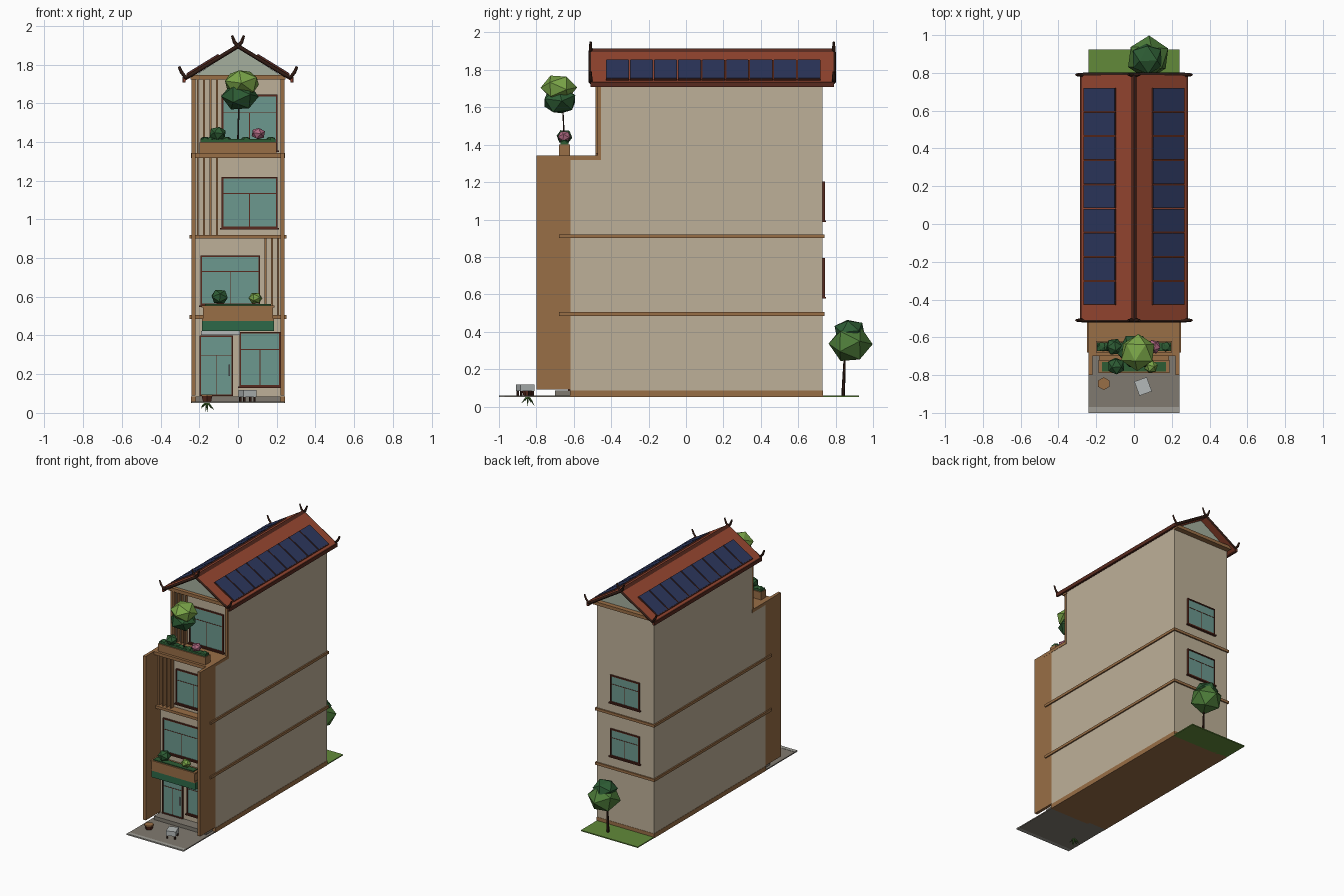
import bpy, bmesh, math, random
from mathutils import Matrix, Vector

if "Cube" in bpy.data.objects:
    bpy.data.objects.remove(bpy.data.objects["Cube"])

random.seed(3)

def mat(name, r, g, b):
    lin = lambda v: ((v / 255 + 0.055) / 1.055) ** 2.4
    m = bpy.data.materials.new(name)
    m.diffuse_color = (lin(r), lin(g), lin(b), 1)
    m.use_nodes = True
    m.node_tree.nodes["Principled BSDF"].inputs["Base Color"].default_value = m.diffuse_color
    return m

WALL = mat("plaster", 190, 176, 152)
WOOD = mat("wood", 153, 110, 70)
TRIM = mat("dark_red_wood", 88, 42, 30)
DARK = mat("dark_wood", 50, 28, 20)
TILE = mat("roof_tile", 150, 70, 48)
GLASS = mat("glass", 108, 152, 142)
GABLE = mat("pale_gable", 165, 175, 158)
SOLAR = mat("solar_blue", 44, 54, 92)
STONE = mat("paving", 128, 122, 112)
CURB = mat("curb", 160, 158, 150)
GRASS = mat("grass", 98, 138, 58)
LEAF = mat("leaf", 78, 125, 58)
DEEP = mat("deep_leaf", 45, 92, 52)
LIME = mat("lime_leaf", 122, 165, 72)
PINK = mat("pink_flower", 175, 105, 130)
AWN = mat("green_awning", 45, 105, 72)
PALE = mat("pale_metal", 180, 185, 184)

def finish(bm, name, m):
    bmesh.ops.recalc_face_normals(bm, faces=bm.faces)
    me = bpy.data.meshes.new(name)
    bm.to_mesh(me)
    bm.free()
    me.materials.append(m)
    o = bpy.data.objects.new(name, me)
    bpy.context.collection.objects.link(o)
    return o

def box(name, x0, x1, y0, y1, z0, z1, m):
    bm = bmesh.new()
    bmesh.ops.create_cube(bm, size=1)
    for v in bm.verts:
        v.co = Vector(((x0 + x1) / 2 + v.co.x * (x1 - x0),
                       (y0 + y1) / 2 + v.co.y * (y1 - y0),
                       (z0 + z1) / 2 + v.co.z * (z1 - z0)))
    return finish(bm, name, m)

def prism(name, pts, y0, y1, m):
    """extrude an (x, z) outline along y"""
    bm = bmesh.new()
    f = bm.faces.new([bm.verts.new((x, y0, z)) for x, z in pts])
    r = bmesh.ops.extrude_face_region(bm, geom=[f])
    for v in r["geom"]:
        if isinstance(v, bmesh.types.BMVert):
            v.co.y = y1
    return finish(bm, name, m)

def ball(name, x, y, z, r, m, squash=0.85):
    bm = bmesh.new()
    bmesh.ops.create_icosphere(bm, subdivisions=1, radius=r)
    turn = Matrix.Rotation(random.uniform(0, 6), 4, 'Z') @ Matrix.Rotation(0.5, 4, 'X')
    bm.transform(Matrix.Translation((x, y, z)) @ Matrix.Diagonal((1, 1, squash, 1)) @ turn)
    # faceted leaf clump
    return finish(bm, name, m)

def cone(name, p, q, r0, r1, m, sides=6):
    p, q = Vector(p), Vector(q)
    bm = bmesh.new()
    bmesh.ops.create_cone(bm, cap_ends=True, segments=sides, radius1=r0, radius2=r1,
                          depth=(q - p).length)
    rot = (q - p).to_track_quat('Z', 'Y').to_matrix().to_4x4()
    bm.transform(Matrix.Translation((p + q) / 2) @ rot)
    return finish(bm, name, m)

def window(name, x0, x1, z0, z1, y, s=-1, sill=True):
    """glazed opening on a wall at y, s = outward direction"""
    def b(n, a, c, d, e, out, m):
        ya, yb = sorted((y, y + s * out))
        box(f"{name}_{n}", a, c, ya, yb, d, e, m)
    t = 0.008
    b("glass", x0, x1, z0, z1, 0.006, GLASS)
    b("left_jamb", x0 - t / 2, x0 + t / 2, z0, z1, 0.012, TRIM)
    b("right_jamb", x1 - t / 2, x1 + t / 2, z0, z1, 0.012, TRIM)
    b("head", x0 - t / 2, x1 + t / 2, z1 - t / 2, z1 + t / 2, 0.012, TRIM)
    b("foot", x0 - t / 2, x1 + t / 2, z0 - t / 2, z0 + t / 2, 0.012, TRIM)
    zm, xm = z0 + (z1 - z0) * 0.68, (x0 + x1) / 2
    b("transom", x0, x1, zm - 0.002, zm + 0.002, 0.008, TRIM)
    b("mullion", xm - 0.002, xm + 0.002, z0, zm, 0.008, TRIM)
    if sill:
        b("sill", x0 - 0.012, x1 + 0.012, z0 - 0.012, z0 - 0.004, 0.018, TRIM)

# ground
box("front_paving", -.24, .24, -.97, -.60, .05, .058, STONE)
box("curb", -.24, .24, -1, -.97, .05, .06, CURB)
box("back_lawn", -.24, .24, .72, .925, .05, .058, GRASS)
box("plinth", -.242, .242, -.62, .732, .05, .085, WOOD)
box("entry_step", -.22, .22, -.70, -.62, .05, .085, STONE)

# main body: side profile with the set-back top floor
box("lower_body", -.24, .24, -.62, .73, .085, 1.33, WALL)
box("upper_body", -.24, .24, -.46, .73, 1.33, 1.735, WALL)
for z in (.485, .90):
    box("floor_band", -.25, .25, -.68, .74, z, z + .02, WOOD)
box("terrace_slab", -.242, .242, -.70, -.455, 1.318, 1.342, WOOD)
for s in (-1, 1):
    a, b = sorted((s * .219, s * .241))
    box("side_fin", a, b, -.80, -.618, .09, 1.342, WOOD)
    box("upper_corner_post", a, b, -.472, -.455, 1.342, 1.735, WOOD)

# windows and door
window("door", -.195, -.03, .09, .395, -.62, sill=False)
window("shop_window", .012, .215, .14, .415, -.62)
window("second_floor_window", -.19, .11, .56, .81, -.62)
window("third_floor_window", -.08, .20, .96, 1.215, -.62)
window("top_floor_window", -.08, .20, 1.36, 1.64, -.46)
for z in (.58, .99):
    window("back_window", -.12, .12, z + .01, z + .21, .73, 1)
cone("door_handle", (-.045, -.638, .19), (-.045, -.638, .25), .004, .004, PALE)

# vertical slat screens
for i in range(4):
    x = -.208 + i * .033
    box("third_floor_slat", x - .005, x + .005, -.66, -.625, .92, 1.32, WOOD)
    box("top_floor_slat", x - .005, x + .005, -.485, -.455, 1.342, 1.735, WOOD)
for x in (.142, .175, .207):
    box("second_floor_slat", x - .005, x + .005, -.66, -.625, .505, .90, WOOD)

# balcony, awning and planters
box("balcony_floor", -.185, .185, -.785, -.62, .475, .487, WOOD)
box("balcony_planter", -.182, .182, -.785, -.725, .475, .55, WOOD)
box("planter_rim", -.188, .188, -.79, -.72, .545, .555, WOOD)
box("balcony_soil", -.17, .17, -.78, -.73, .555, .562, DEEP)
box("awning", -.185, .185, -.78, -.62, .422, .475, AWN)
box("awning_beam", -.19, .01, -.70, -.62, .402, .422, PALE)
box("terrace_planter", -.20, .20, -.68, -.62, 1.342, 1.40, WOOD)
box("terrace_hedge", -.195, .195, -.672, -.628, 1.40, 1.415, DEEP)
for x in (-.17, -.14, -.06, .04, .17):
    ball("low_leaves", x, -.65, 1.415, .026, DEEP, .5)
ball("terrace_bush", -.105, -.65, 1.443, .046, DEEP)
ball("flower_bush", .105, -.65, 1.443, .038, PINK)
ball("balcony_bush", -.095, -.752, .60, .048, DEEP)
ball("balcony_lime_bush", .09, -.755, .593, .037, LIME)

# trees
cone("terrace_trunk", (0, -.65, 1.40), (.005, -.66, 1.63), .005, .003, DARK)
ball("terrace_tree_lower", .01, -.675, 1.635, .098, DEEP, .78)
ball("terrace_tree_upper", .02, -.68, 1.705, .098, LIME, .75)
cone("garden_trunk", (.07, .84, .055), (.07, .85, .30), .01, .005, DARK)
ball("garden_tree_lower", .075, .88, .335, .118, LEAF, .88)
ball("garden_tree_upper", .07, .875, .405, .088, DEEP, .75)

# roof: thick chevron, gables and tie beams
prism("roof", [(-.28, 1.712), (-.28, 1.733), (0, 1.905), (.28, 1.733), (.28, 1.712), (0, 1.882)],
      -.51, .79, TILE)
for y0, y1 in ((-.462, -.45), (.722, .734)):
    prism("gable", [(-.24, 1.733), (.24, 1.733), (0, 1.885)], y0, y1, GABLE)
for y in (-.49, .725):
    box("tie_beam", -.245, .245, y, y + .045, 1.722, 1.747, WOOD)
prism("ridge_cap", [(-.018, 1.893), (0, 1.914), (.018, 1.893)], -.51, .79, TRIM)
for s in (-1, 1):
    a, b = sorted((s * .272, s * .287))
    box("eave_board", a, b, -.51, .79, 1.708, 1.736, TRIM)

# bargeboards crossing at the ridge and curling up at the eaves
board = [(.305, 1.79, .8), (.292, 1.76, 1), (.27, 1.733, 1.2), (.24, 1.748, 1.2),
         (0, 1.895, 1.2), (-.018, 1.915, 1), (-.031, 1.95, .7)]
for y in (-.51, .79):
    for s in (-1, 1):
        cu = bpy.data.curves.new("bargeboard", 'CURVE')
        cu.dimensions = '3D'
        cu.bevel_depth = .009
        cu.bevel_resolution = 0
        cu.use_fill_caps = True
        sp = cu.splines.new('POLY')
        sp.points.add(len(board) - 1)
        for p, (x, z, r) in zip(sp.points, board):
            p.co = (s * x, y, z, 1)
            p.radius = r
        cu.materials.append(DARK)
        bpy.context.collection.objects.link(bpy.data.objects.new("bargeboard", cu))

# solar panels lying on both slopes
ang = math.atan2(.172, .28)
for s in (-1, 1):
    for i in range(9):
        y = -.366 + i * .128
        for nm, w, l, h, lift, m in (("panel_frame", .196, .124, .008, .005, TRIM),
                                     ("solar_panel", .19, .117, .008, .008, SOLAR)):
            o = box(nm, -w / 2, w / 2, -l / 2, l / 2, 0, h, m)
            o.location = (s * .18, y, 1.905 - .18 * math.tan(ang) + lift - .004)
            o.rotation_euler = (0, s * ang, 0)

# forecourt: small cabinet on legs, and pot with hanging roots
cab = box("cabinet", -.035, .035, -.04, .04, .082, .118, PALE)
legs = [box("cabinet_leg", x - .005, x + .005, y - .005, y + .005, .055, .084, DARK)
        for x in (-.028, .028) for y in (-.032, .032)]
for o in [cab] + legs:
    o.location = (.048, -.86, 0)
    o.rotation_euler.z = math.radians(20)
cone("pot", (-.16, -.845, .058), (-.16, -.845, .088), .024, .032, TRIM)
cone("pot_rim", (-.16, -.845, .086), (-.16, -.845, .095), .034, .034, WOOD)
for i in range(7):
    a = i * math.tau / 7
    cone("root", (-.16, -.845, .058),
         (-.16 + .035 * math.cos(a), -.845 + .035 * math.sin(a), random.uniform(.0, .035)),
         .007, .001, LEAF, 4)
cone("root", (-.16, -.845, .058), (-.155, -.85, 0), .008, .001, LEAF, 4)
